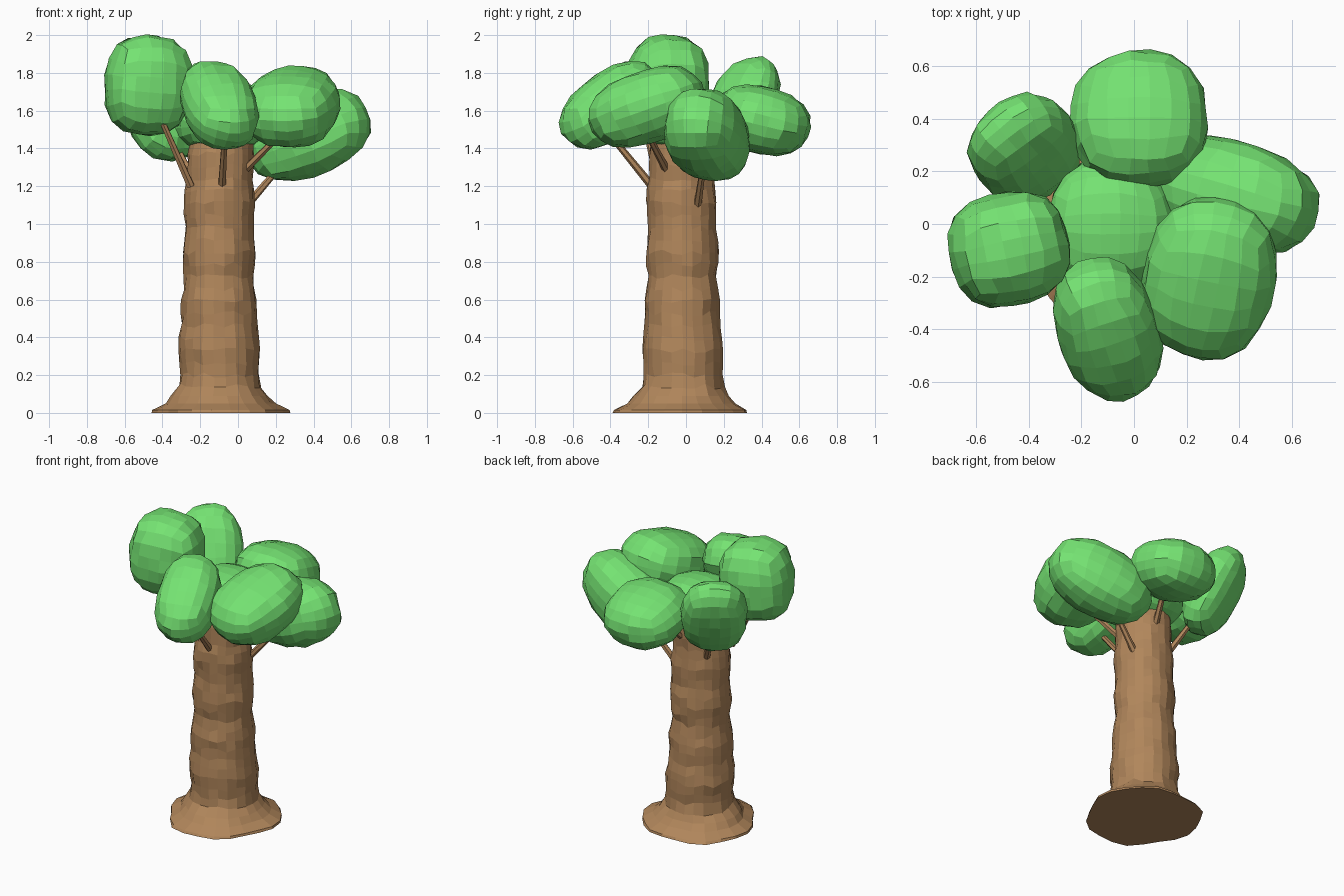
import bpy, bmesh, math, random
from mathutils import Vector, Euler

random.seed(4)
if "Cube" in bpy.data.objects:
    bpy.data.objects.remove(bpy.data.objects["Cube"], do_unlink=True)


def material(name, colour):
    m = bpy.data.materials.new(name)
    m.use_nodes = True
    m.diffuse_color = (*colour, 1)
    m.node_tree.nodes["Principled BSDF"].inputs["Base Color"].default_value = (*colour, 1)
    return m


leaf = material("leaf green", (0.178, 0.77, 0.17))
bark = material("bark brown", (0.44, 0.24, 0.105))


def finish(bm, name, mat):
    bmesh.ops.recalc_face_normals(bm, faces=bm.faces)
    mesh = bpy.data.meshes.new(name)
    bm.to_mesh(mesh)
    bm.free()
    mesh.materials.append(mat)
    obj = bpy.data.objects.new(name, mesh)
    bpy.context.scene.collection.objects.link(obj)


def foliage(name, centre, radii, tilt, boxy):
    """Faceted, slightly boxy ellipsoid made from a subdivided cube."""
    bm = bmesh.new()
    bmesh.ops.create_cube(bm, size=2)
    bmesh.ops.subdivide_edges(bm, edges=bm.edges[:], cuts=4, use_grid_fill=True)
    turn = Euler([math.radians(a) for a in tilt]).to_matrix()
    for v in bm.verts:
        d = Vector([math.tan(c * math.pi / 4) for c in v.co])
        d /= sum(abs(c) ** boxy for c in d) ** (1 / boxy)
        d *= random.uniform(0.965, 1.025)
        v.co = turn @ Vector([c * r for c, r in zip(d, radii)]) + Vector(centre)
    finish(bm, name, leaf)


def branch(name, start, end, radius=0.02):
    start, end = Vector(start), Vector(end)
    axis = end - start
    bm = bmesh.new()
    bmesh.ops.create_cone(bm, cap_ends=True, segments=6, radius1=radius * 1.1,
                          radius2=radius * 0.8, depth=axis.length)
    turn = axis.to_track_quat("Z", "Y").to_matrix()
    for v in bm.verts:
        v.co = turn @ v.co + (start + end) / 2
    finish(bm, name, bark)


# Trunk profile: height, centre x, centre y, radius
profile = [(0.0, -0.09, -0.02, 0.36), (0.015, -0.09, -0.02, 0.35),
           (0.05, -0.09, -0.02, 0.285), (0.09, -0.095, -0.02, 0.25),
           (0.14, -0.095, -0.015, 0.222), (0.22, -0.095, -0.015, 0.208),
           (0.35, -0.1, -0.015, 0.212), (0.5, -0.1, -0.02, 0.202),
           (0.65, -0.1, -0.02, 0.188), (0.9, -0.1, -0.02, 0.188),
           (1.2, -0.1, -0.025, 0.18), (1.4, -0.09, -0.02, 0.17),
           (1.5, -0.09, -0.02, 0.16)]


def trunk_at(z):
    for a, b in zip(profile, profile[1:]):
        if z <= b[0]:
            t = (z - a[0]) / (b[0] - a[0])
            return [p + (q - p) * t for p, q in zip(a[1:], b[1:])]
    return profile[-1][1:]


# Trunk with flared, uneven root skirt and banded bark
SIDES = 22
heights = [0, 0.015, 0.05, 0.09, 0.14] + [0.2 + 0.065 * i for i in range(21)]
bm = bmesh.new()
rings = []
for i, z in enumerate(heights):
    cx, cy, r = trunk_at(z)
    band = 0.005 * math.sin(z * 24)
    ring = []
    for k in range(SIDES):
        a = math.tau * k / SIDES
        flare = max(0, 1 - z / 0.12) * 0.012 * (math.sin(6 * a + 1) + math.sin(3 * a))
        rad = r + band + flare + random.uniform(-0.006, 0.006)
        dz = random.uniform(-0.015, 0.015) if i > 3 else 0
        ring.append(bm.verts.new((cx + rad * math.cos(a), cy + rad * math.sin(a), z + dz)))
    rings.append(ring)
for low, high in zip(rings, rings[1:]):
    for k in range(SIDES):
        n = (k + 1) % SIDES
        bm.faces.new((low[k], low[n], high[n], high[k]))
bm.faces.new(rings[0])
bm.faces.new(rings[-1])
finish(bm, "trunk", bark)

# Foliage clumps: name, centre, radii, tilt in degrees, boxiness
clumps = [
    ("centre_foliage", (-0.09, 0.0, 1.53), (0.24, 0.25, 0.15), (0, 0, 0), 2.2),
    ("right_foliage", (-0.475, -0.095, 1.735), (0.23, 0.215, 0.265), (0, 4, 12), 2.6),
    ("front_foliage", (-0.1, -0.4, 1.63), (0.19, 0.3, 0.175), (35, 0, 18), 2.4),
    ("front_left_foliage", (0.285, -0.205, 1.62), (0.25, 0.315, 0.19), (19, 0, -12), 2.4),
    ("left_foliage", (0.37, 0.11, 1.47), (0.35, 0.21, 0.22), (0, -20, -16), 2.3),
    ("back_foliage", (0.02, 0.4, 1.55), (0.262, 0.262, 0.18), (-14, 0, 0), 2.3),
    ("back_right_foliage", (-0.415, 0.285, 1.61), (0.21, 0.14, 0.3), (-28, 0, 36), 2.4),
]
for clump in clumps:
    foliage(*clump)

# Short branches from the trunk into the clumps
branches = [
    ("right_branch", (-0.25, -0.14, 1.2), (-0.4, -0.22, 1.54)),
    ("front_branch", (-0.085, -0.18, 1.2), (-0.07, -0.4, 1.47)),
    ("front_left_branch", (0.03, -0.1, 1.28), (0.22, -0.2, 1.47)),
    ("left_branch", (0.04, 0.06, 1.09), (0.22, 0.09, 1.3)),
    ("back_branch", (-0.07, 0.12, 1.3), (0.0, 0.3, 1.48)),
    ("back_right_branch", (-0.22, 0.09, 1.2), (-0.32, 0.18, 1.4)),
]
for b in branches:
    branch(*b)
